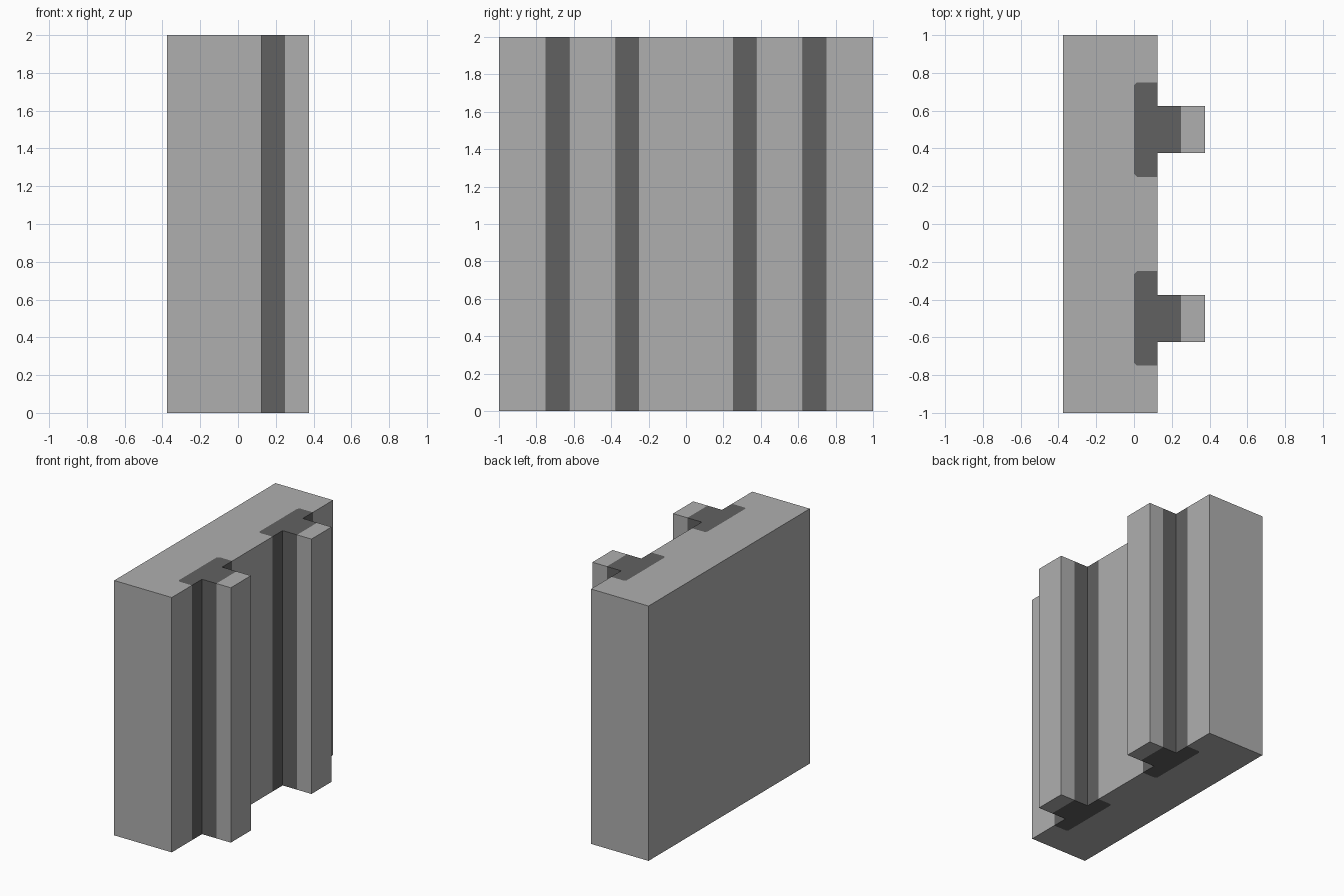
import bpy
import bmesh

if "Cube" in bpy.data.objects:
    bpy.data.objects.remove(bpy.data.objects["Cube"])


def material(name, value):
    m = bpy.data.materials.new(name)
    m.diffuse_color = (value, value, value, 1)
    m.use_nodes = True
    m.node_tree.nodes["Principled BSDF"].inputs["Base Color"].default_value = m.diffuse_color
    return m


HEIGHT, CUT = 2.0, 0.015
LIGHT, DARK = 0, 1

# Half profiles in plan (x, y) for the y > 0 side
notch = [(0.125, 0.25), (CUT, 0.25), (0, 0.25 + CUT),
         (0, 0.75 - CUT), (CUT, 0.75), (0.125, 0.75)]
collar = notch + [(0.125, 0.625), (0.25, 0.625), (0.25, 0.375), (0.125, 0.375)]
rib = [(0.25, 0.375), (0.25, 0.625), (0.375, 0.625), (0.375, 0.375)]


def mirror(points):
    return [(x, -y) for x, y in points]


# Slab outline with a notch where each dark joint band sits
slab = ([(-0.375, -1), (0.125, -1)] + mirror(notch)[::-1] + notch
        + [(0.125, 1), (-0.375, 1)])

bm = bmesh.new()
for points, mat in [(slab, LIGHT), (collar, DARK), (mirror(collar), DARK),
                    (rib, LIGHT), (mirror(rib), LIGHT)]:
    face = bm.faces.new([bm.verts.new((x, y, 0)) for x, y in points])
    face.material_index = mat
bmesh.ops.remove_doubles(bm, verts=bm.verts[:], dist=1e-5)
bmesh.ops.recalc_face_normals(bm, faces=bm.faces[:])

# Raise the whole plan; shared edges make no inner walls
out = bmesh.ops.extrude_face_region(bm, geom=bm.faces[:])
top = [v for v in out["geom"] if isinstance(v, bmesh.types.BMVert)]
bmesh.ops.translate(bm, verts=top, vec=(0, 0, HEIGHT))
bmesh.ops.recalc_face_normals(bm, faces=bm.faces[:])

# Dark bands in the corners between slab and ribs
for f in bm.faces:
    f.normal_update()
    if abs(f.normal.z) < 0.5:
        c = f.calc_center_median()
        in_band = 0.1 < c.x < 0.24 and 0.25 < abs(c.y) < 0.75
        f.material_index = DARK if in_band else LIGHT

mesh = bpy.data.meshes.new("ribbed_wall_panel")
bm.to_mesh(mesh)
bm.free()
mesh.materials.append(material("light grey", 0.43))
mesh.materials.append(material("dark grey", 0.12))
panel = bpy.data.objects.new("ribbed_wall_panel", mesh)
bpy.context.collection.objects.link(panel)
